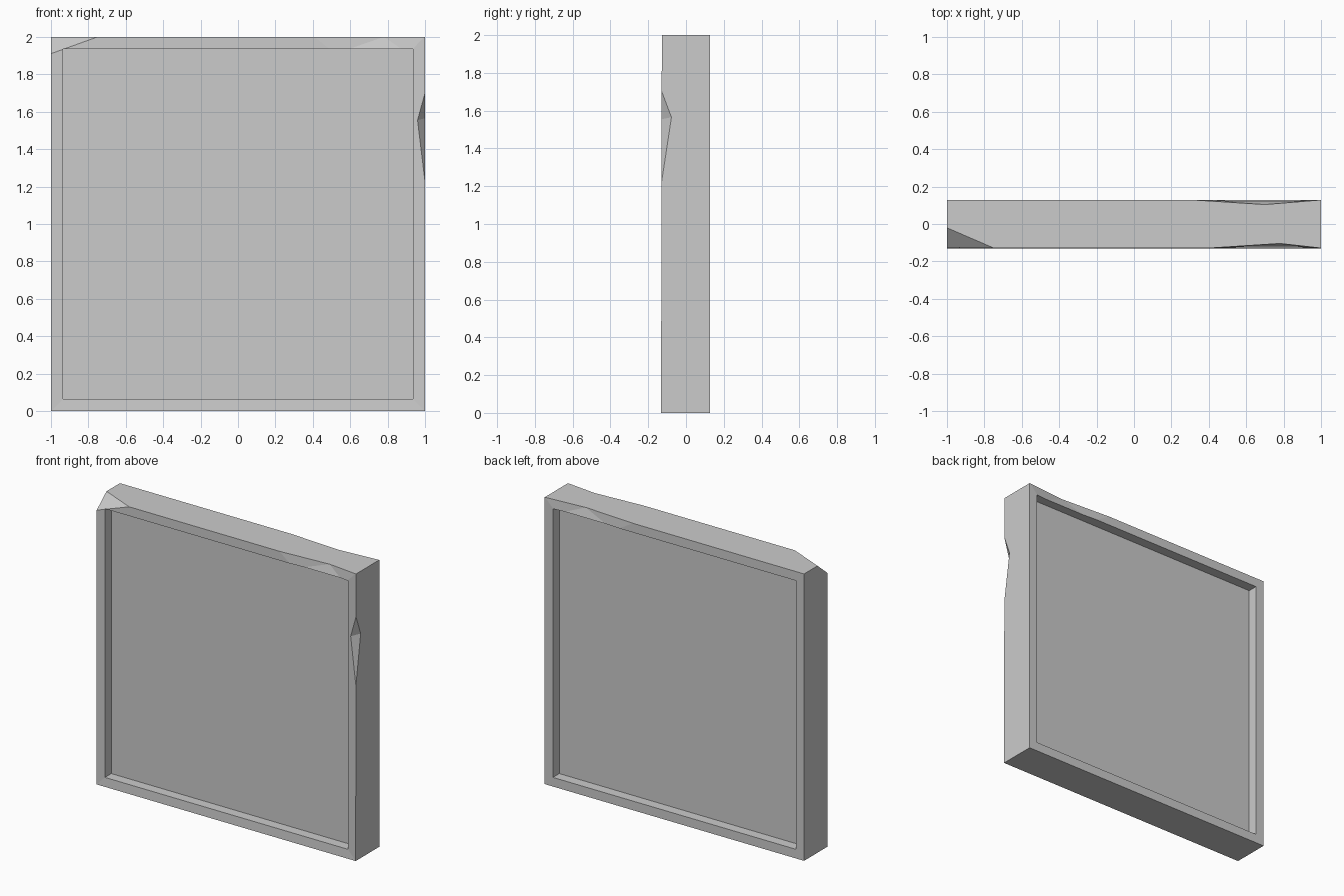
import bpy, bmesh
from mathutils import Vector

if "Cube" in bpy.data.objects:
    bpy.data.objects.remove(bpy.data.objects["Cube"])

Y = 0.128      # half thickness
RIM = 0.09     # frame width
DEPTH = 0.07   # recess depth
IN = 2 - RIM


def make_object(name, bm):
    mesh = bpy.data.meshes.new(name)
    bm.normal_update()
    bm.to_mesh(mesh)
    bm.free()
    obj = bpy.data.objects.new(name, mesh)
    bpy.context.collection.objects.link(obj)
    return obj


# Panel slab with a framed recess on both sides
bm = bmesh.new()
bmesh.ops.create_cube(bm, size=1)
for v in bm.verts:
    v.co = (v.co.x * 2, v.co.y * 2 * Y, v.co.z * 2 + 1)
bm.normal_update()
for f in [f for f in bm.faces if abs(f.normal.y) > 0.9]:
    bmesh.ops.inset_region(bm, faces=[f], thickness=RIM)
    bmesh.ops.inset_region(bm, faces=[f], thickness=0, depth=-DEPTH)
# Lower front lip leans out very slightly
for v in bm.verts:
    if v.co.z < 0.01 and v.co.y < 0:
        v.co.y -= 0.004
panel = make_object("stone_panel", bm)


def chip(name, points, pivot, extra=()):
    """Cut a convex chip whose facets pass through the points around the pivot."""
    p = Vector(pivot)
    pts = [p + (Vector(q) - p) * 1.5 for q in points] + [p] + [Vector(e) for e in extra]
    cb = bmesh.new()
    for q in pts:
        cb.verts.new(q)
    res = bmesh.ops.convex_hull(cb, input=cb.verts[:])
    loose = [v for v in cb.verts if not v.link_faces]
    bmesh.ops.delete(cb, geom=loose, context='VERTS')
    bmesh.ops.recalc_face_normals(cb, faces=cb.faces[:])
    cutter = make_object(name, cb)
    cutter.hide_render = True
    mod = panel.modifiers.new(name, 'BOOLEAN')
    mod.operation = 'DIFFERENCE'
    mod.solver = 'EXACT'
    mod.object = cutter
    bpy.context.view_layer.objects.active = panel
    bpy.ops.object.modifier_apply(modifier=name)
    bpy.data.objects.remove(cutter)


# Shallow worn dents along the top edge, front and back
for side, start, low, inner in ((-1, 0.41, 0.78, 0.52), (1, 0.32, 0.70, 0.47)):
    dip = Vector((low, side * (Y - 0.024), 2))
    ring = [(start, side * Y, 2), (inner, side * Y, IN),
            (1 - RIM, side * Y, IN), (0.995, side * Y, 2)]
    up = Vector((0, 0, 0.05))
    top = [dip + up] + [dip + (Vector(q) - dip) * 1.5 + up for q in (ring[0], ring[-1])]
    chip("top_dent", ring, dip, top)

# Broken top left front corner
tri = [Vector((-1, -0.02, 2)), Vector((-0.75, -Y, 2)), Vector((-1, -Y, 1.91))]
chip("corner_chip", tri, sum(tri, Vector()) / 3, [(-1.3, -Y - 0.3, 2.3)])

# Notch in the right front edge
a, b = Vector((0.96, -Y, 1.555)), Vector((1, -0.077, 1.565))
chip("edge_notch", [a, b, (1, -Y, 1.7), (1, -Y, 1.23)], (a + b) / 2)
